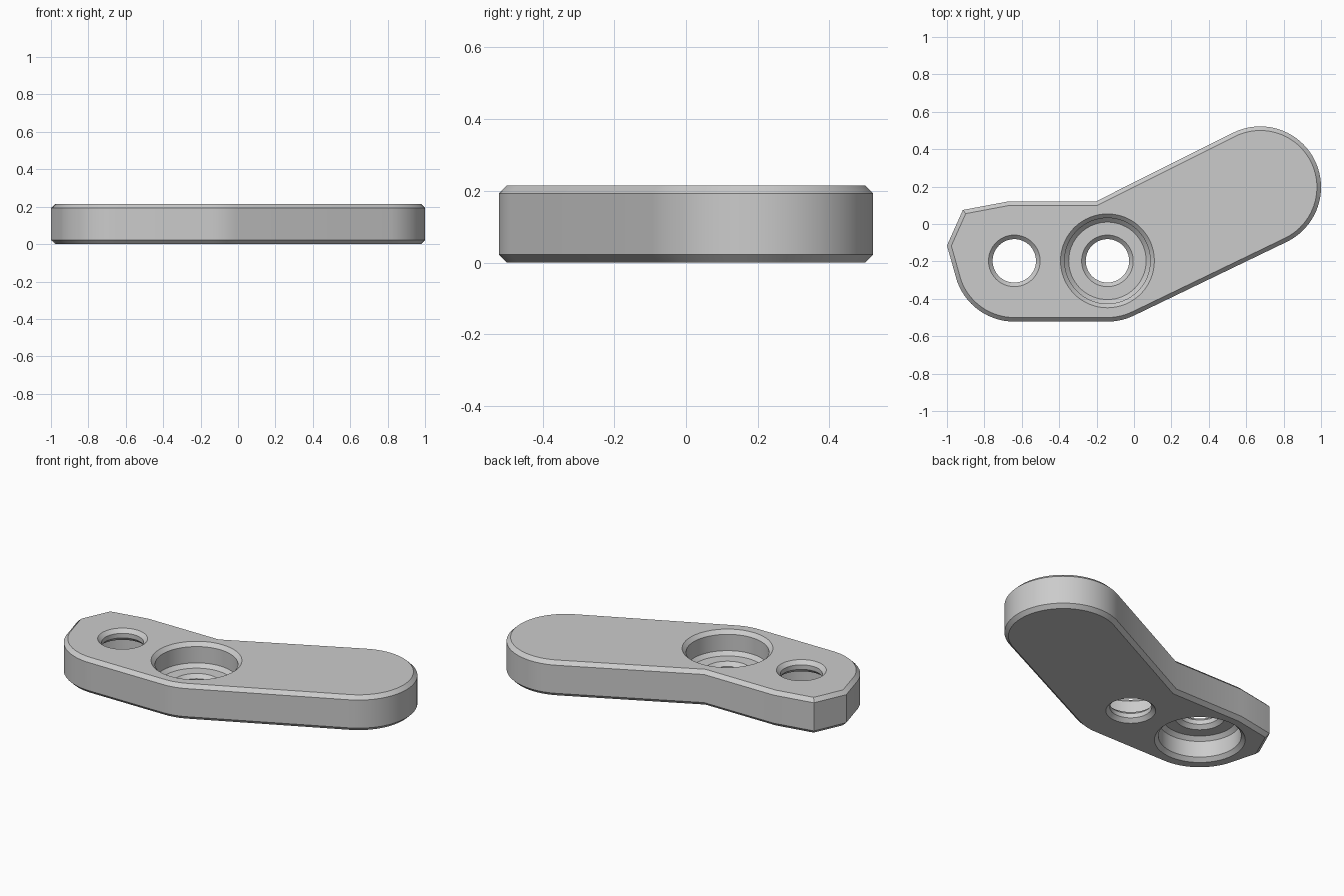
import bpy, bmesh
from math import radians, cos, sin, tau

cube = bpy.data.objects.get("Cube")
if cube:
    bpy.data.objects.remove(cube, do_unlink=True)

HEIGHT = 0.215
CHAMFER = 0.022
END_RADIUS = 0.325
LEFT_HOLE, MID_HOLE, TIP = (-0.64, -0.197), (-0.142, -0.197), (0.675, 0.197)

metal = bpy.data.materials.new("plain grey")
grey = (0.6, 0.6, 0.6, 1)
metal.diffuse_color = grey
metal.use_nodes = True
metal.node_tree.nodes["Principled BSDF"].inputs["Base Color"].default_value = grey


def arc(centre, start, end, steps):
    angles = [radians(start + (end - start) * i / steps) for i in range(steps + 1)]
    return [(centre[0] + END_RADIUS * cos(a), centre[1] + END_RADIUS * sin(a)) for a in angles]


def make_object(name, bm):
    bmesh.ops.recalc_face_normals(bm, faces=bm.faces)
    mesh = bpy.data.meshes.new(name)
    bm.to_mesh(mesh)
    bm.free()
    obj = bpy.data.objects.new(name, mesh)
    bpy.context.collection.objects.link(obj)
    mesh.materials.append(metal)
    return obj


def lever_plate():
    # Bent outline, counter-clockwise from the bottom of the left end
    outline = arc(LEFT_HOLE, 200, 270, 14)
    outline += arc(MID_HOLE, 270, 296, 6)
    outline += arc(TIP, -64, 117, 40)
    outline += [(-0.205, 0.12), (-0.675, 0.12), (-0.915, 0.075), (-1, -0.115)]
    bm = bmesh.new()
    base = bm.faces.new([bm.verts.new((x, y, 0)) for x, y in outline])
    top = bmesh.ops.extrude_face_region(bm, geom=[base], use_keep_orig=True)
    bmesh.ops.translate(bm, vec=(0, 0, HEIGHT),
                        verts=[v for v in top["geom"] if isinstance(v, bmesh.types.BMVert)])
    bmesh.ops.recalc_face_normals(bm, faces=bm.faces)
    # Chamfer both rims
    rims = [e for e in bm.edges if abs(e.verts[0].co.z - e.verts[1].co.z) < 1e-5]
    bmesh.ops.bevel(bm, geom=rims, offset=CHAMFER, segments=1, affect='EDGES')
    return make_object("lever_plate", bm)


def bore_cutter(name, centre, from_below, sides=64):
    # Chamfered through hole widening into a counterbore
    c, over = CHAMFER, 0.01
    hole, bore, floor = 0.116, 0.229, HEIGHT / 3
    profile = [(hole + c + over, -over), (hole, c), (hole, floor - c), (hole + c, floor),
               (bore - c, floor), (bore, floor + c), (bore, HEIGHT - c),
               (bore + c + over, HEIGHT + over)]
    bm = bmesh.new()
    rings = []
    for r, z in profile:
        z = HEIGHT - z if from_below else z
        rings.append([bm.verts.new((centre[0] + r * cos(tau * i / sides),
                                    centre[1] + r * sin(tau * i / sides), z))
                      for i in range(sides)])
    for low, high in zip(rings, rings[1:]):
        for i in range(sides):
            j = (i + 1) % sides
            bm.faces.new((low[i], low[j], high[j], high[i]))
    bm.faces.new(rings[0])
    bm.faces.new(rings[-1])
    cutter = make_object(name, bm)
    cutter.hide_render = True
    return cutter


plate = lever_plate()
bpy.ops.object.select_all(action='DESELECT')
plate.select_set(True)
bpy.context.view_layer.objects.active = plate

# Middle bore opens upward, end bore opens downward
for name, centre, below in (("middle_bore", MID_HOLE, False), ("end_bore", LEFT_HOLE, True)):
    cutter = bore_cutter(name, centre, below)
    cut = plate.modifiers.new(name, 'BOOLEAN')
    cut.operation = 'DIFFERENCE'
    cut.solver = 'EXACT'
    cut.object = cutter
    bpy.ops.object.modifier_apply(modifier=cut.name)
    bpy.data.objects.remove(cutter, do_unlink=True)

bpy.ops.object.shade_smooth_by_angle(angle=radians(30))
